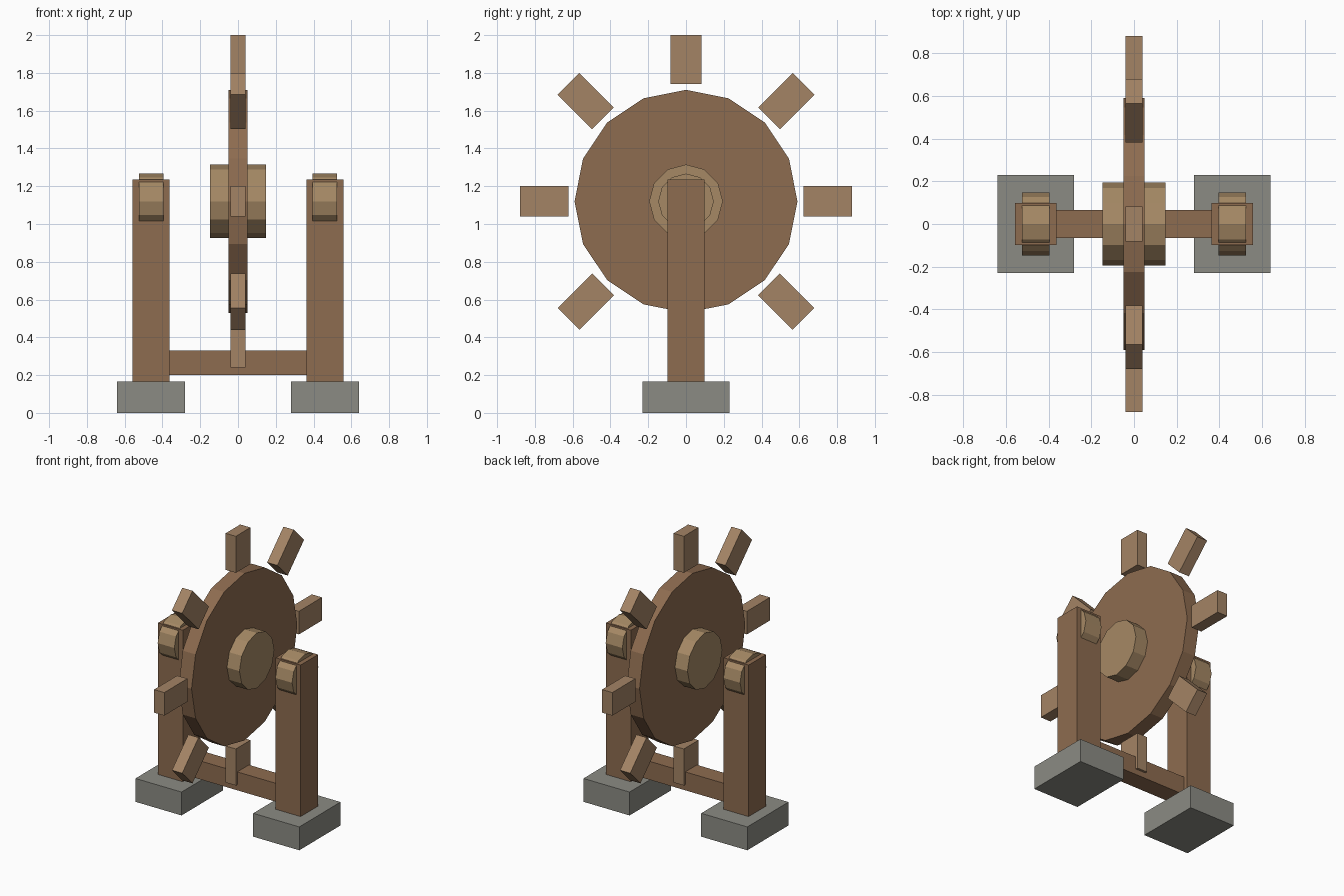
import bpy, bmesh
from math import radians
from mathutils import Matrix, Vector

if "Cube" in bpy.data.objects:
    bpy.data.objects.remove(bpy.data.objects["Cube"])

AXLE_Z = 1.12


def material(name, rgb):
    m = bpy.data.materials.new(name)
    m.diffuse_color = (*rgb, 1)
    m.use_nodes = True
    m.node_tree.nodes["Principled BSDF"].inputs["Base Color"].default_value = m.diffuse_color
    return m


STONE = material("stone", (0.26, 0.26, 0.23))
DARK_WOOD = material("dark_wood", (0.27, 0.15, 0.08))
PALE_WOOD = material("pale_wood", (0.38, 0.25, 0.13))
PADDLE_WOOD = material("paddle_wood", (0.37, 0.23, 0.13))


def finish(name, bm, mat, matrix):
    me = bpy.data.meshes.new(name)
    bm.to_mesh(me)
    bm.free()
    me.materials.append(mat)
    ob = bpy.data.objects.new(name, me)
    ob.matrix_world = matrix
    bpy.context.collection.objects.link(ob)
    return ob


def box(name, center, size, mat, matrix=Matrix()):
    bm = bmesh.new()
    bmesh.ops.create_cube(bm, size=1)
    bmesh.ops.scale(bm, vec=Vector(size), verts=bm.verts)
    bmesh.ops.translate(bm, vec=Vector(center), verts=bm.verts)
    return finish(name, bm, mat, matrix)


def drum(name, x, radius, width, sides, mat):
    # Flat-sided cylinder along x with a corner pointing straight up
    bm = bmesh.new()
    bmesh.ops.create_cone(bm, cap_ends=True, segments=sides, radius1=radius,
                          radius2=radius, depth=width)
    bmesh.ops.rotate(bm, verts=bm.verts, matrix=Matrix.Rotation(radians(90), 3, 'Y'))
    return finish(name, bm, mat, Matrix.Translation((x, 0, AXLE_Z)))


# Supports: stone foot, post and bearing on each side
for side, s in (("left", -1), ("right", 1)):
    box(f"{side}_foot", (s * 0.46, 0, 0.0825), (0.36, 0.46, 0.165), STONE)
    box(f"{side}_post", (s * 0.46, 0, 0.70), (0.195, 0.195, 1.07), DARK_WOOD)
    drum(f"{side}_bearing", s * 0.46, 0.147, 0.13, 12, PALE_WOOD)

# Beam tying the posts together
box("cross_beam", (0, 0, 0.265), (0.74, 0.13, 0.13), DARK_WOOD)

# Wheel disc and hub
drum("wheel_disc", 0, 0.59, 0.10, 16, DARK_WOOD)
drum("wheel_hub", 0, 0.195, 0.295, 12, PALE_WOOD)

# Paddles around the rim
for i in range(8):
    turn = Matrix.Translation((0, 0, AXLE_Z)) @ Matrix.Rotation(radians(45 * i), 4, 'X')
    box(f"paddle_{i + 1}", (0, 0, 0.751), (0.08, 0.163, 0.258), PADDLE_WOOD, turn)
